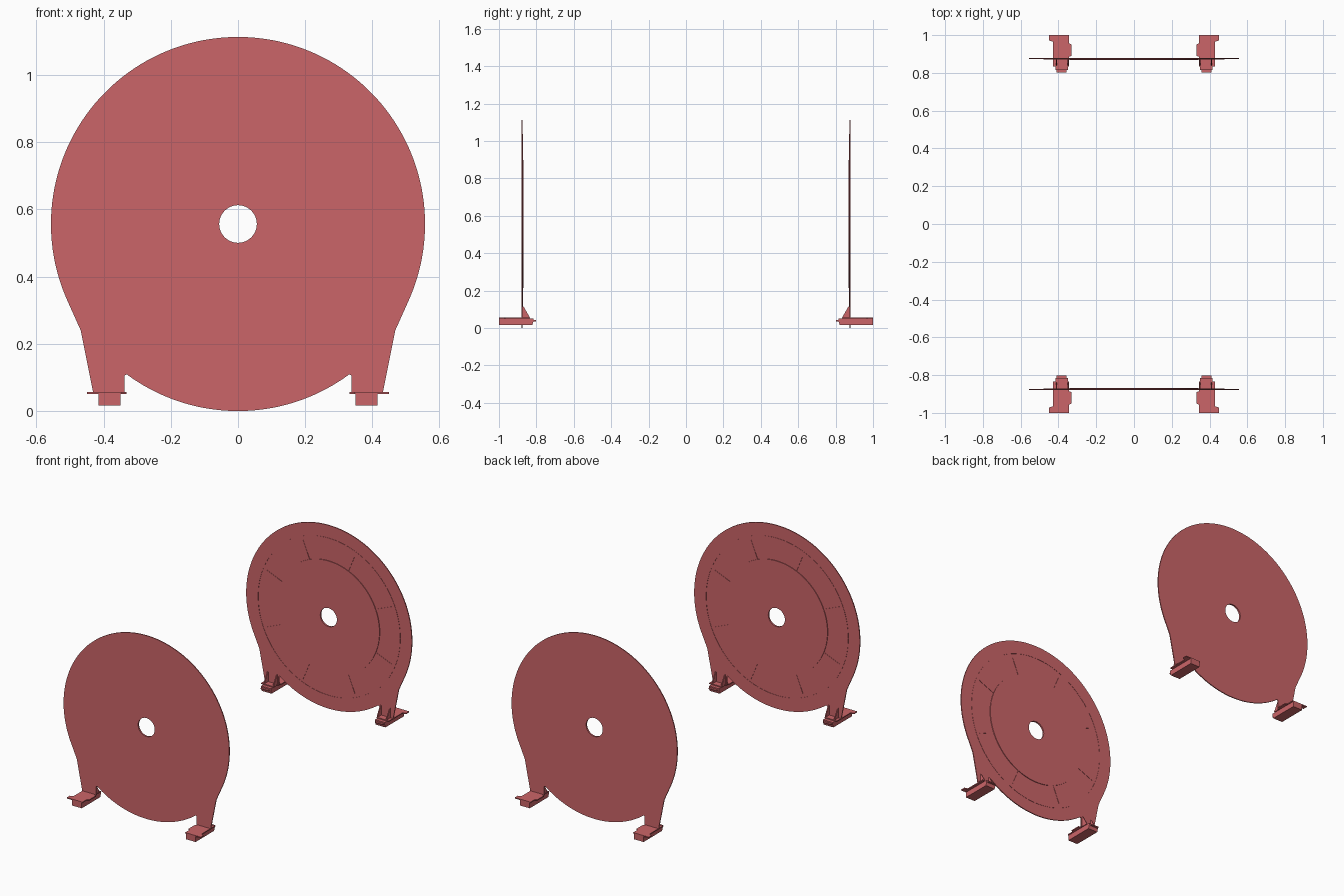
import bpy, bmesh, math
from mathutils import Vector

if "Cube" in bpy.data.objects:
    bpy.data.objects.remove(bpy.data.objects["Cube"])

CZ, R, HOLE = 0.5565, 0.5565, 0.056
mat = bpy.data.materials.new("red_paint")
mat.diffuse_color = (0.60, 0.13, 0.14, 1)
mat.use_nodes = True
mat.node_tree.nodes["Principled BSDF"].inputs["Base Color"].default_value = mat.diffuse_color


def arc(r, a0, a1, n):
    """Points (x, z) on a circle about the disc centre, degrees."""
    return [(r * math.cos(math.radians(a0 + (a1 - a0) * i / n)),
             CZ + r * math.sin(math.radians(a0 + (a1 - a0) * i / n))) for i in range(n + 1)]


def ring(r, n=96):
    return arc(r, 0, 360, n)[:-1]


def prism(name, loops, axis, lo, hi, mirror_x=False):
    """Extrude closed outlines (later loops are holes) along an axis, mirrored to both ends."""
    place = {"x": lambda a, b: (lo, a, b), "y": lambda a, b: (a, lo, b),
             "z": lambda a, b: (a, b, lo)}[axis]
    step = Vector([(hi - lo) * (axis == c) for c in "xyz"])
    bm = bmesh.new()
    for pts in loops:
        vs = [bm.verts.new(place(*p)) for p in pts]
        for i, v in enumerate(vs):
            bm.edges.new((vs[i - 1], v))
    bmesh.ops.triangle_fill(bm, use_beauty=True, edges=bm.edges[:])
    ext = bmesh.ops.extrude_face_region(bm, geom=bm.faces[:], use_keep_orig=True)
    bmesh.ops.translate(bm, vec=step, verts=[g for g in ext["geom"] if isinstance(g, bmesh.types.BMVert)])
    bmesh.ops.recalc_face_normals(bm, faces=bm.faces[:])
    me = bpy.data.meshes.new(name)
    bm.to_mesh(me)
    bm.free()
    ob = bpy.data.objects.new(name, me)
    bpy.context.collection.objects.link(ob)
    me.materials.append(mat)
    m = ob.modifiers.new("both_ends", "MIRROR")
    m.use_axis = (mirror_x, True, False)
    m.use_mirror_merge = False
    return ob


def rect(a0, a1, b0, b1):
    return [(a0, b0), (a1, b0), (a1, b1), (a0, b1)]


# end plate: round disc with two legs
right_leg = [(0.338, 0.105), (0.338, 0.05), (0.43, 0.05), (0.468, 0.24)]
left_leg = [(-x, z) for x, z in reversed(right_leg)]
outline = (arc(R, -24.5, 204.5, 110) + left_leg + arc(R, 233.5, 306.5, 36) + right_leg)
prism("end_plate", [outline, ring(HOLE, 48)], "y", 0.873, 0.879)

# raised centre disc and rim bead on the inner face
prism("centre_disc", [ring(0.342), ring(HOLE, 48)], "y", 0.869, 0.873)
prism("rim_bead", [ring(0.480), ring(0.475)], "y", 0.8715, 0.873)

# radial ribs
for k in range(8):
    a = math.radians(22.5 + 45 * k)
    c, s = math.cos(a), math.sin(a)
    pts = [(r * c - w * s, CZ + r * s + w * c)
           for r, w in rect(0.340, 0.455, -0.002, 0.002)]
    prism(f"radial_rib_{k + 1}", [pts], "y", 0.871, 0.873)

# feet: stepped flange, block underneath, front tab, gussets
flange = [(0.345, 1.0), (0.45, 1.0), (0.45, 0.972), (0.43, 0.965), (0.43, 0.835),
          (0.345, 0.835), (0.345, 0.885), (0.332, 0.89), (0.332, 0.95), (0.345, 0.958)]
prism("foot_flange", [flange], "z", 0.050, 0.056, True)
block = [(0.822, 0.017), (1.0, 0.017), (1.0, 0.050), (0.815, 0.050), (0.815, 0.036)]
prism("foot_block", [block], "x", 0.350, 0.415, True)
prism("foot_tab", [rect(0.358, 0.410, 0.803, 0.840)], "z", 0.036, 0.042, True)
gusset = [(0.874, 0.056), (0.838, 0.056), (0.838, 0.062), (0.868, 0.115), (0.874, 0.115)]
for name, x in (("inner_gusset", 0.346), ("outer_gusset", 0.408)):
    prism(name, [gusset], "x", x, x + 0.006, True)

# smooth round edges, keep corners crisp
for ob in bpy.context.collection.objects:
    ob.select_set(True)
    bpy.context.view_layer.objects.active = ob
bpy.ops.object.shade_smooth_by_angle(angle=math.radians(30))
